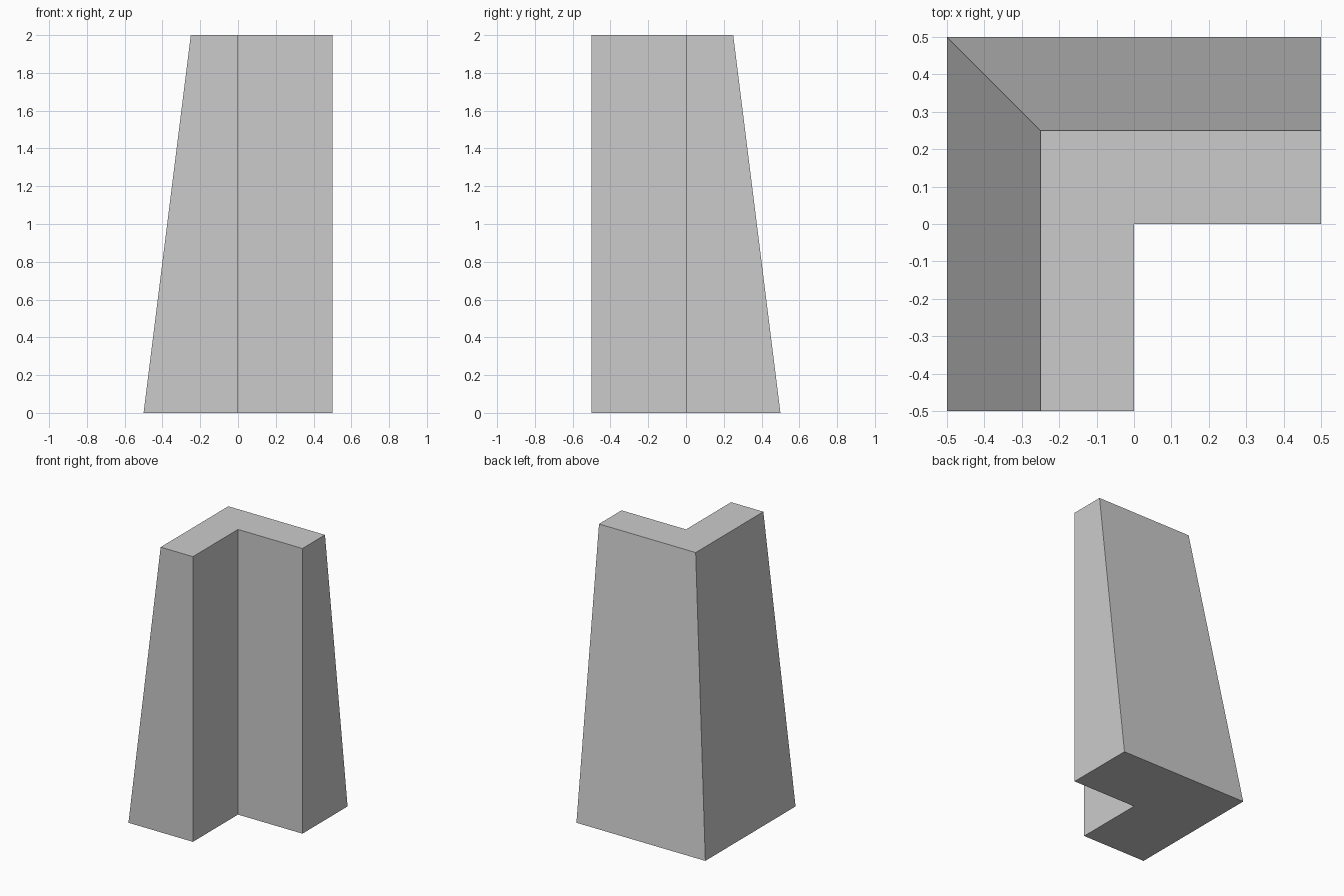
import bpy
import bmesh

cube = bpy.data.objects.get("Cube")
if cube:
    bpy.data.objects.remove(cube, do_unlink=True)

# Plain grey material
GREY = (0.6, 0.6, 0.6, 1.0)
grey = bpy.data.materials.new("plain_grey")
grey.use_nodes = True
grey.diffuse_color = GREY
grey.node_tree.nodes["Principled BSDF"].inputs["Base Color"].default_value = GREY


def corner_profile(outer):
    """L-shaped outline whose two outer sides lie at the given distance."""
    return [(-outer, -0.5), (0, -0.5), (0, 0), (0.5, 0), (0.5, outer), (-outer, outer)]


# Corner wall: wide foot, narrower top, sloping outer sides
bm = bmesh.new()
foot = [bm.verts.new((x, y, 0)) for x, y in corner_profile(0.5)]
top = [bm.verts.new((x, y, 2)) for x, y in corner_profile(0.25)]
bm.faces.new(foot[::-1])
bm.faces.new(top)
for i in range(len(foot)):
    j = (i + 1) % len(foot)
    bm.faces.new((foot[i], foot[j], top[j], top[i]))
bmesh.ops.recalc_face_normals(bm, faces=bm.faces)

mesh = bpy.data.meshes.new("sloped_corner_wall")
bm.to_mesh(mesh)
bm.free()
mesh.materials.append(grey)
wall = bpy.data.objects.new("sloped_corner_wall", mesh)
bpy.context.collection.objects.link(wall)
